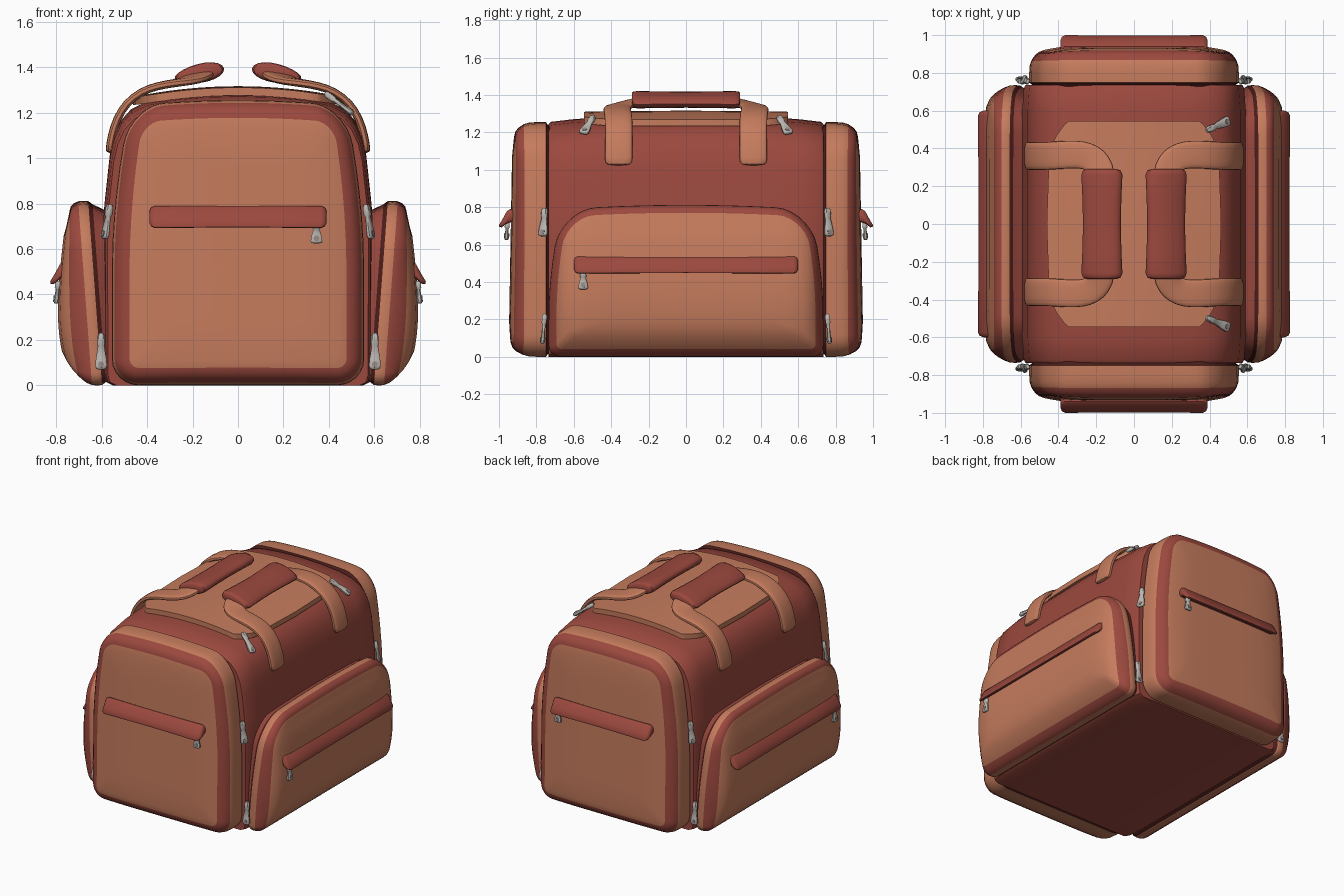
import bpy, bmesh, math
from mathutils import Vector

if "Cube" in bpy.data.objects:
    bpy.data.objects.remove(bpy.data.objects["Cube"])


def material(name, rgb):
    m = bpy.data.materials.new(name)
    m.diffuse_color = (*rgb, 1)
    m.use_nodes = True
    m.node_tree.nodes["Principled BSDF"].inputs["Base Color"].default_value = m.diffuse_color
    return m


MATS = [material("tan_leather", (0.56, 0.2, 0.11)),
        material("red_leather", (0.33, 0.066, 0.048)),
        material("dark_seam", (0.07, 0.012, 0.01)),
        material("zip_metal", (0.5, 0.47, 0.44)),
        material("dark_metal", (0.3, 0.25, 0.23))]
TAN, RED, SEAM, METAL, DARK = range(5)


def loft(name, rings, mats, subsurf=0):
    """Skin closed rings; mats is one index, or one per band."""
    if isinstance(mats, int):
        mats = [mats] * (len(rings) - 1)
    bm = bmesh.new()
    vs = [[bm.verts.new(p) for p in r] for r in rings]
    n = len(rings[0])
    for k in range(len(rings) - 1):
        for j in range(n):
            f = bm.faces.new((vs[k][j], vs[k][(j + 1) % n], vs[k + 1][(j + 1) % n], vs[k + 1][j]))
            f.material_index = mats[k]
    bm.faces.new(vs[0]).material_index = mats[0]
    bm.faces.new(vs[-1]).material_index = mats[-1]
    bmesh.ops.recalc_face_normals(bm, faces=bm.faces)
    me = bpy.data.meshes.new(name)
    bm.to_mesh(me)
    bm.free()
    for m in MATS:
        me.materials.append(m)
    ob = bpy.data.objects.new(name, me)
    bpy.context.collection.objects.link(ob)
    if subsurf:
        s = ob.modifiers.new("round", 'SUBSURF')
        s.levels = s.render_levels = subsurf
    return ob


def outline(w, z1, rt, rb, taper, v0, crown, inset):
    """Rounded, tapered pocket outline as (u, v) points."""
    W, a, b = w - inset, inset, z1 - inset
    rt, rb = max(rt - inset, 0.03), max(rb - inset, 0.03)
    half = [((W - rb) * k / 6, a) for k in range(6)]
    half += [(W - rb + rb * math.sin(t), a + rb - rb * math.cos(t))
             for t in [math.pi / 2 * k / 6 for k in range(7)]]
    half += [(W, a + rb + (b - rt - a - rb) * k / 9) for k in range(1, 9)]
    half += [(W - rt + rt * math.cos(t), b - rt + rt * math.sin(t))
             for t in [math.pi / 2 * k / 7 for k in range(8)]]
    half += [((W - rt) * (1 - k / 6), b) for k in range(1, 7)]
    pts = half + [(-u, v) for u, v in reversed(half[1:-1])]
    out = []
    for u, v in pts:
        u2 = u * (1 - taper * max(0, (v - v0) / (z1 - v0)) ** 2)
        out.append((u2, v - crown * (u2 / w) ** 2 * v / z1))
    return out


def pocket(name, shape, steps, depth, place):
    """steps: (inset, depth, bulge weight, material of next band)."""
    rings, mats = [], []
    for inset, d, wt, m in steps:
        pts = outline(*shape, inset)
        rings.append([place(u, depth(d, wt, u, v), v) for u, v in pts])
        mats.append(m)
    zc = shape[1] / 2
    for s in (0.85, 0.65, 0.45, 0.25, 0.06):
        q = [(u * s, zc + (v - zc) * s) for u, v in pts]
        rings.append([place(u, depth(steps[-1][1] + 0.006, 1, u, v), v) for u, v in q])
        mats.append(TAN)
    loft(name, rings, mats[:-1])


def flap(name, half, base, zc, place):
    """Red awning over a pocket zip."""
    sec = [(-0.03, 0.04), (0.0, 0.048), (0.018, 0.036), (0.042, -0.008), (0.06, -0.038),
           (0.058, -0.048), (0.045, -0.05), (0.02, -0.03), (-0.03, -0.015)]
    rings = []
    for u, s in ((-half, .5), (-half + .008, .85), (-half + .025, 1), (-half * .5, .97), (0, .95),
                 (half * .5, .97), (half - .025, 1), (half - .008, .85), (half, .5)):
        rings.append([place(u, base + d * s, zc + v * s) for d, v in sec])
    loft(name, rings, RED)


def pull(name, a, b, out):
    """Tapered metal zip pull hanging from a to b, facing out."""
    a, b, out = Vector(a), Vector(b), Vector(out).normalized()
    L = b - a
    side = L.cross(out).normalized()
    nrm = side.cross(L).normalized()
    rings = []
    for t, w, h in ((0, .010, .008), (.08, .016, .013), (.3, .017, .013), (.36, .014, .008),
                    (.7, .023, .010), (.9, .026, .012), (.97, .022, .010), (1, .012, .006)):
        c = a + L * t
        rings.append([c + side * w * x + nrm * h * y for x, y in
                      ((1, .5), (.7, 1), (-.7, 1), (-1, .5), (-1, -.5), (-.7, -1), (.7, -1), (1, -.5))])
    loft(name, rings, METAL)
    c = b - L.normalized() * 0.022   # eyelet
    disc = [side * math.cos(k * math.pi / 6) * .013 + L.normalized() * math.sin(k * math.pi / 6) * .013
            for k in range(12)]
    loft(name + "_eyelet", [[c + nrm * h + p for p in disc] for h in (-.014, .014)], DARK)


# Main body: arched profile lofted along y
prof = [(0, 0), (.3, 0), (.55, 0), (.58, .015), (.59, .05), (.59, .3), (.592, .6), (.592, .74), (.585, .82), (.574, .92),
        (.563, 1.02), (.545, 1.1), (.515, 1.165), (.47, 1.215), (.4, 1.25), (.3, 1.272), (.15, 1.286), (0, 1.29)]
prof = prof + [(-x, z) for x, z in reversed(prof[1:-1])]
body = [(-.735, .97, .965), (-.72, .985, .974), (-.6, 1, .985), (-.4, 1, .995), (0, 1, 1),
        (.4, 1, .995), (.6, 1, .985), (.72, .985, .974), (.735, .97, .965)]
loft("main_body", [[(x * sx, y, z * sz) for x, z in prof] for y, sx, sz in body], RED)

# End pockets and their flaps
end_shape = (.555, 1.255, .17, .12, .15, .5, .035)
end_steps = [(.03, .70, 0, SEAM), (.012, .742, 0, SEAM), (0, .748, 0, TAN), (0, .80, 0, TAN), (.003, .84, .1, TAN),
             (.012, .868, .3, RED), (.03, .893, .6, RED), (.05, .908, .8, RED), (.078, .914, 1, TAN), (.11, .917, 1, TAN)]


def end_depth(d, wt, u, v):
    return d + wt * (.022 * (1 - v / 1.25) - .03 * (u / .55) ** 4 + .004)


# Side pockets
side_shape = (.735, .812, .2, .06, .1, .2, .03)
side_steps = [(.04, .53, 0, RED), (.015, .58, 0, SEAM), (.002, .598, 0, TAN), (0, .62, 0, TAN), (.002, .642, 0, RED),
              (.012, .664, .05, RED), (.026, .676, .2, RED), (.042, .68, .45, TAN), (.07, .682, .75, TAN),
              (.11, .684, .95, TAN)]


def side_depth(d, wt, u, v):
    t = min(max(v / .8, 0), 1)
    return d + .06 * t + wt * .08 * math.sin(math.pi * t ** .6)


for s, tag in ((-1, "front"), (1, "back")):
    place = lambda u, d, v, s=s: (u, s * d, v)
    pocket(tag + "_pocket", end_shape, end_steps, end_depth, place)
    flap(tag + "_flap", .39, .94, .742, place)
    pull(tag + "_pocket_pull", (.345, s * .955, .72), (.345, s * .96, .625), (0, s, 0))
    pull(tag + "_top_pull", (.385, s * .495, 1.285), (.505, s * .55, 1.195), (.6, 0, 1))
    for x in (-1, 1):
        pull(tag + "_corner_pull", (x * .563, s * .755, .795), (x * .587, s * .765, .645), (x, s * .5, 0))
        pull(tag + "_lower_pull", (x * .602, s * .755, .23), (x * .602, s * .768, .07), (0, s, 0))

for s, tag in ((-1, "left"), (1, "right")):
    place = lambda u, d, v, s=s: (s * d, u, v)
    pocket(tag + "_pocket", side_shape, side_steps, side_depth, place)
    flap(tag + "_flap", .6, .766, .495, place)
    pull(tag + "_pocket_pull", (s * .79, -.55, .46), (s * .80, -.55, .36), (s, 0, 0))

    # Carry strap: flat band swept in a U over the top
    path = [((.566, .36, 1.02), (1, 0, .1)), ((.562, .36, 1.06), (1, 0, .15)), ((.548, .36, 1.13), (.95, 0, .3)),
            ((.515, .36, 1.21), (.85, 0, .5)), ((.46, .36, 1.27), (.6, 0, .8)), ((.39, .365, 1.308), (.3, 0, 1)),
            ((.31, .37, 1.325), (.1, 0, 1)), ((.25, .362, 1.333), (0, 0, 1)), ((.205, .338, 1.342), (0, 0, 1)),
            ((.178, .295, 1.355), (.1, 0, 1)), ((.172, .24, 1.365), (.2, 0, 1)), ((.172, .1, 1.368), (.2, 0, 1))]
    path += [((p[0], -p[1], p[2]), n) for p, n in reversed(path)]
    path = [(Vector((s * p[0], p[1], p[2])), Vector((s * n[0], n[1], n[2])).normalized()) for p, n in path]
    rings = []
    for k, (p, n) in enumerate(path):
        t = path[min(k + 1, len(path) - 1)][0] - path[max(k - 1, 0)][0]
        w = t.cross(n).normalized()
        rings.append([p + w * a * .074 + n * b * .017 for a, b in
                      ((1, .5), (.8, 1), (0, 1.1), (-.8, 1), (-1, .5), (-1, -.5), (-.8, -1), (0, -1), (.8, -1), (1, -.5))])
    loft(tag + "_strap", rings, TAN, 1)

    # Padded grip, slightly waisted and tilted up toward the middle
    rings = []
    for y, k in ((-.29, .75), (-.283, .92), (-.26, 1), (-.14, .95), (0, .92), (.14, .95), (.26, 1), (.283, .92), (.29, .75)):
        ring = []
        for j in range(20):
            a = 2 * math.pi * j / 20
            u, v = .112 * k * math.cos(a), .042 * k * math.sin(a) * (1 - .15 * math.cos(a))
            ring.append((s * (.17 + u * .97 + v * .2), y, 1.372 - u * .2 + v * .97))
        rings.append(ring)
    loft(tag + "_grip", rings, RED)

# Top pad: thin curved plate with cut corners
rings = []
for y, w in ((-.545, .345), (-.53, .365), (-.47, .41), (-.44, .425), (-.3, .452), (0, .462),
             (.3, .452), (.44, .425), (.47, .41), (.53, .365), (.545, .345)):
    xs = [w * k / 8 for k in range(-8, 9)]
    top = [(x, y, 1.316 - .22 * x * x - .02 * y * y) for x in xs]
    rings.append(top + [(x, y, z - .035) for x, y, z in reversed(top)])
loft("top_pad", rings, TAN)

# Soft shading, sharp at hard folds
bpy.ops.object.select_all(action='SELECT')
bpy.context.view_layer.objects.active = bpy.context.scene.objects["main_body"]
bpy.ops.object.shade_smooth_by_angle(angle=math.radians(45))
